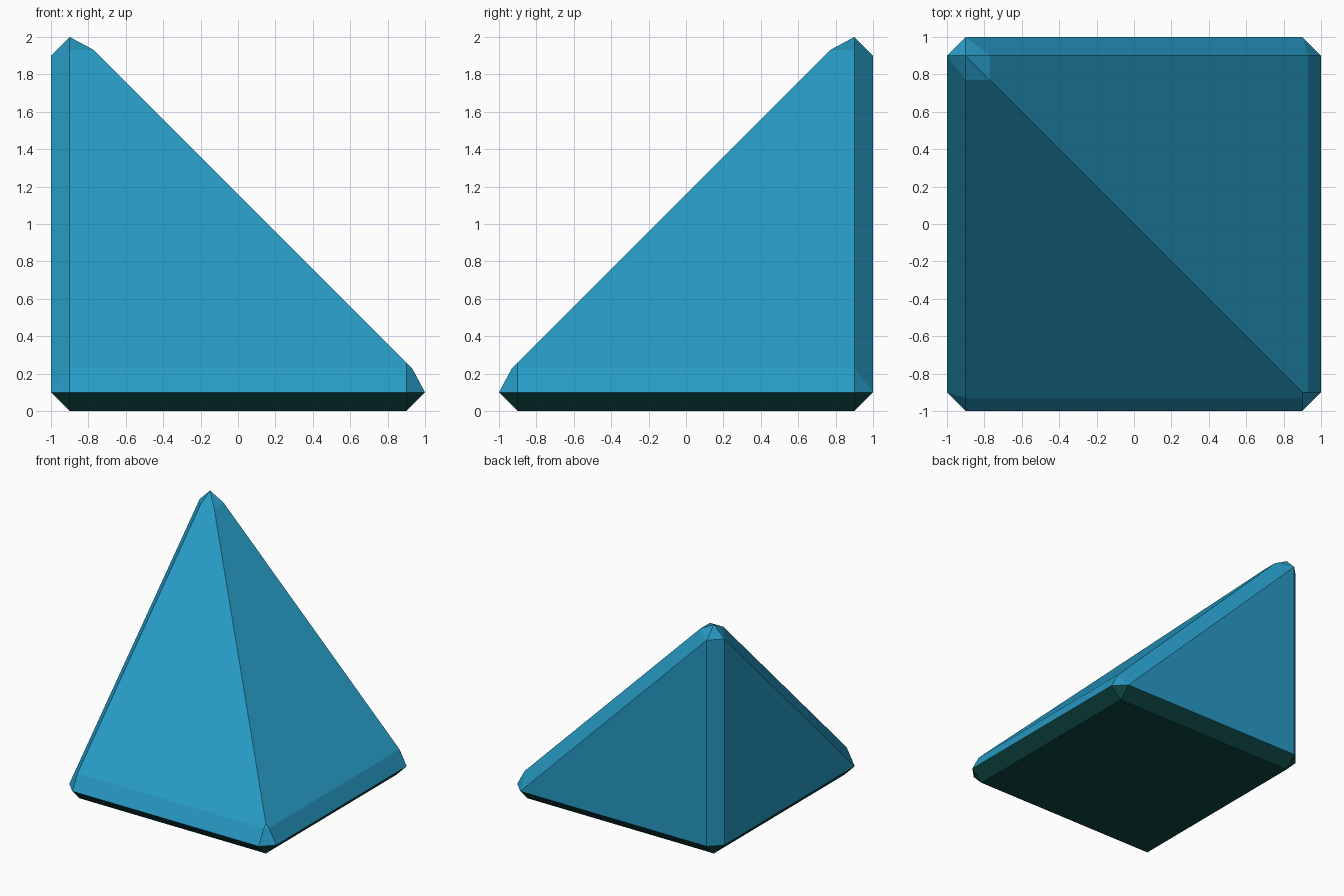
import bpy, bmesh, math

if "Cube" in bpy.data.objects:
    bpy.data.objects.remove(bpy.data.objects["Cube"])


def material(name, rgb):
    m = bpy.data.materials.new(name)
    m.diffuse_color = (*rgb, 1.0)
    m.use_nodes = True
    m.node_tree.nodes["Principled BSDF"].inputs["Base Color"].default_value = m.diffuse_color
    return m


# Corner points on one side of the diagonal (x = -y) symmetry plane
half = [
    # underside and its chamfer
    (-0.9, -0.9, 0), (0.9, -0.9, 0), (0.9, 0.9, 0), (-0.9, 0.9, 0),
    (0.9, 1, 0.1), (-0.9, 1, 0.1), (1, 0.9, 0.1), (1, -0.9, 0.1),
    # right slope and its lower chamfer
    (0.93, 0.9, 0.23), (0.93, -0.9, 0.23), (0.9, -0.9, 0.26),
    (-0.77, 0.9, 1.93), (-0.77, 0.77, 1.93),
    # tip
    (-0.9, 1, 1.9), (-0.9, 0.9, 2),
]
points = set(half) | {(-y, -x, z) for x, y, z in half}

# Chamfered corner pyramid as the hull of its corner points
bm = bmesh.new()
for p in sorted(points):
    bm.verts.new(p)
bmesh.ops.convex_hull(bm, input=bm.verts[:])
bmesh.ops.dissolve_limit(bm, angle_limit=math.radians(0.5),
                         verts=bm.verts[:], edges=bm.edges[:])
bmesh.ops.recalc_face_normals(bm, faces=bm.faces[:])

# Underside and bottom chamfer are dark, everything above is blue
bm.normal_update()
for f in bm.faces:
    f.smooth = False
    f.material_index = 1 if f.normal.z < -0.1 else 0

mesh = bpy.data.meshes.new("corner_slope")
bm.to_mesh(mesh)
bm.free()
mesh.materials.append(material("blue", (0.0203, 0.328, 0.558)))
mesh.materials.append(material("dark teal", (0.0044, 0.065, 0.061)))
obj = bpy.data.objects.new("corner_slope", mesh)
bpy.context.collection.objects.link(obj)
